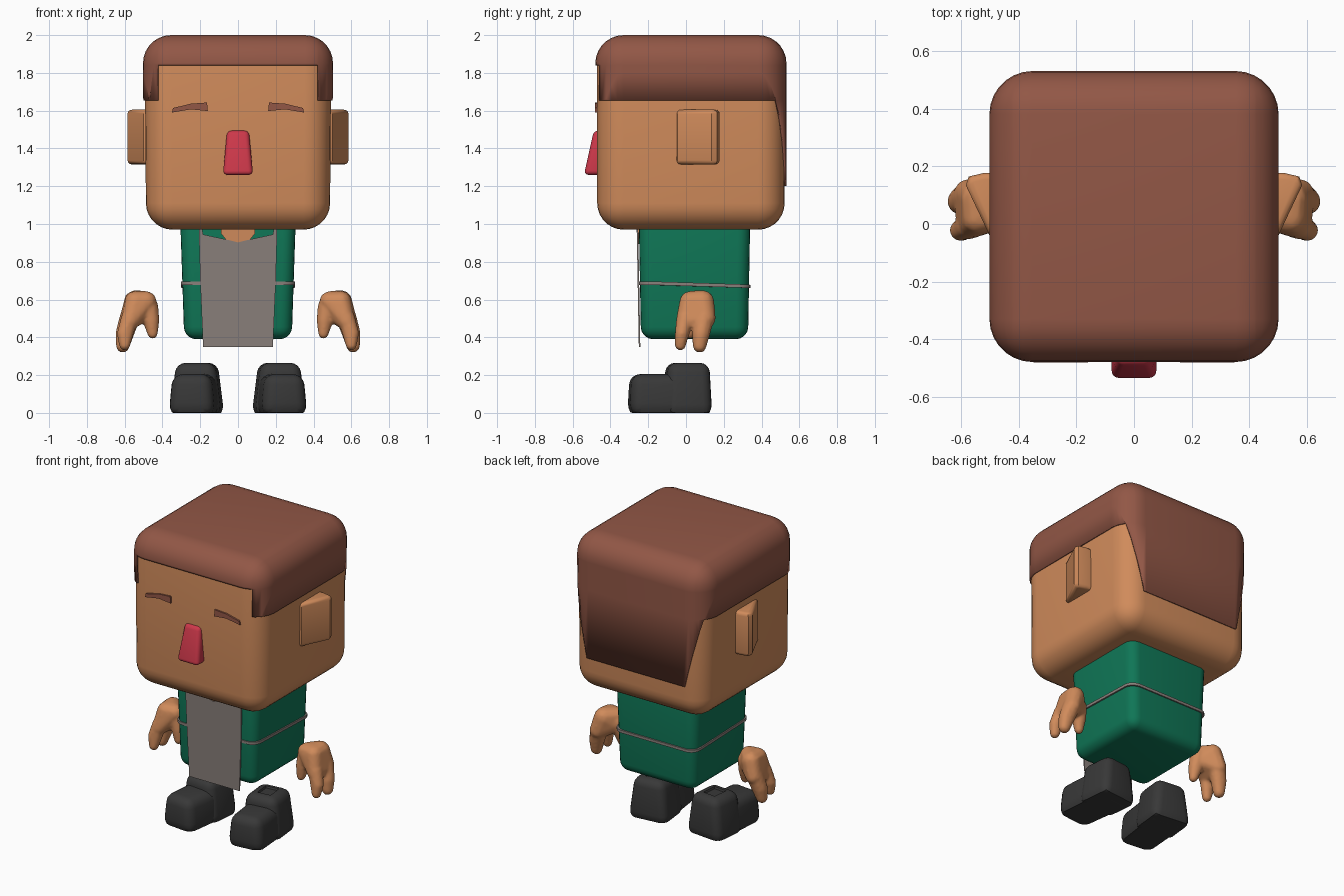
import bpy, bmesh, math
from mathutils import Vector, Matrix

if "Cube" in bpy.data.objects:
    bpy.data.objects.remove(bpy.data.objects["Cube"])


def material(name, rgb):
    m = bpy.data.materials.new(name)
    lin = [(c / 255 / 12.92) if c < 11 else ((c / 255 + 0.055) / 1.055) ** 2.4 for c in rgb]
    m.diffuse_color = (*lin, 1)
    m.use_nodes = True
    m.node_tree.nodes["Principled BSDF"].inputs["Base Color"].default_value = m.diffuse_color
    return m


SKIN = material("skin", (208, 139, 91))
HAIR = material("hair_brown", (146, 87, 70))
GREEN = material("shirt_green", (15, 118, 86))
GREY = material("apron_grey", (138, 128, 123))
RED = material("nose_red", (205, 56, 74))
BLACK = material("shoe_black", (56, 56, 56))


def finish(bm, name, mat, angle=35):
    bmesh.ops.recalc_face_normals(bm, faces=bm.faces)
    me = bpy.data.meshes.new(name)
    bm.to_mesh(me)
    bm.free()
    ob = bpy.data.objects.new(name, me)
    bpy.context.collection.objects.link(ob)
    me.materials.append(mat)
    bpy.ops.object.select_all(action='DESELECT')
    ob.select_set(True)
    bpy.context.view_layer.objects.active = ob
    bpy.ops.object.shade_smooth_by_angle(angle=math.radians(angle))
    return ob


def rounded_box(lo, hi, radius, seg=4, warp=None, vertical_only=False):
    """Bevelled box; warp(co, t) moves points first, t = 0 bottom to 1 top."""
    bm = bmesh.new()
    bmesh.ops.create_cube(bm, size=1)
    for v in bm.verts:
        t = v.co.z + 0.5
        v.co = Vector([a + (b - a) * (c + 0.5) for a, b, c in zip(lo, hi, v.co)])
        if warp:
            warp(v.co, t)
    edges = [e for e in bm.edges if not vertical_only
             or abs(e.verts[0].co.z - e.verts[1].co.z) > 0.5 * (hi[2] - lo[2])]
    bmesh.ops.bevel(bm, geom=edges, offset=radius, segments=seg, profile=0.5,
                    affect='EDGES', clamp_overlap=True)
    return bm


def prism(points, direction):
    """Extrude a flat outline along a direction."""
    bm = bmesh.new()
    f = bm.faces.new([bm.verts.new(p) for p in points])
    r = bmesh.ops.extrude_face_region(bm, geom=[f])
    bmesh.ops.translate(bm, vec=direction, verts=[g for g in r['geom'] if isinstance(g, bmesh.types.BMVert)])
    return bm


def hull_of_balls(bm, balls):
    """Add the convex hull of several balls (x, y, z, radius)."""
    part = bmesh.new()
    for x, y, z, r in balls:
        bmesh.ops.create_icosphere(part, subdivisions=2, radius=r, matrix=Matrix.Translation((x, y, z)))
    r = bmesh.ops.convex_hull(part, input=part.verts)
    junk = {g for g in r['geom_interior'] + r['geom_unused'] if isinstance(g, bmesh.types.BMVert)}
    bmesh.ops.delete(part, geom=list(junk), context='VERTS')
    me = bpy.data.meshes.new("temp")
    part.to_mesh(me)
    part.free()
    bm.from_mesh(me)
    bpy.data.meshes.remove(me)


# Head and the hair shell cut from the same form
def head_form():
    def warp(co, t):
        co.x *= 0.985 + 0.015 * t
    return rounded_box((-0.494, -0.470, 0.97), (0.494, 0.522, 1.99), 0.14, 7, warp)


def is_hair(c):
    x = abs(c.x)
    return (c.z > 1.84 or (c.z > 1.655 and (x > 0.42 or c.y > 0))
            or (c.y > 0.3 and c.z > 1.2 and x < 0.36 + 0.22 * (c.z - 1.2)))


finish(head_form(), "head", SKIN)
bm = head_form()
cuts = [((0, 0, 1.655), (0, 0, 1)), ((0, 0, 1.84), (0, 0, 1)), ((0, 0, 1.2), (0, 0, 1))]
for s in (-1, 1):
    cuts += [((s * 0.42, 0, 0), (1, 0, 0)), ((s * 0.36, 0, 1.2), (s, 0, -0.22))]
for co, no in cuts:
    bmesh.ops.bisect_plane(bm, geom=bm.verts[:] + bm.edges[:] + bm.faces[:],
                           plane_co=co, plane_no=Vector(no).normalized())
bmesh.ops.delete(bm, geom=[f for f in bm.faces if not is_hair(f.calc_center_median())], context='FACES')
hair = finish(bm, "hair", HAIR)
shell = hair.modifiers.new("shell", 'SOLIDIFY')
shell.thickness, shell.offset = 0.010, 1


# Nose: a wedge, wider and deeper at the bottom
def nose_warp(co, t):
    co.x *= 1 - 0.28 * t
    if co.y < -0.5:
        co.y += 0.052 * t


finish(rounded_box((-0.08, -0.54, 1.26), (0.08, -0.44, 1.495), 0.028, 4, nose_warp), "nose", RED)

for s, side in ((-1, "left"), (1, "right")):
    # Eyebrow plates
    brow = [(0.16, 1.598), (0.25, 1.607), (0.35, 1.590), (0.344, 1.614), (0.25, 1.637), (0.164, 1.643)]
    finish(prism([(s * x, -0.481, z) for x, z in brow], (0, 0.012, 0)), side + "_eyebrow", HAIR)

    # Ears: wedges that stand out towards the back
    plan = [(0.46, -0.06), (0.50, -0.045), (0.585, 0.135), (0.575, 0.165), (0.52, 0.178), (0.46, 0.178)]
    bm = prism([(s * x, y, 1.315) for x, y in plan], (0, 0, 0.29))
    caps = [e for e in bm.edges if abs(e.verts[0].co.z - e.verts[1].co.z) < 0.01]
    bmesh.ops.bevel(bm, geom=caps, offset=0.022, segments=3, profile=0.5, affect='EDGES')
    finish(bm, side + "_ear", SKIN)

    # Hands: palm, thumb and two fingers fused together
    bm = bmesh.new()
    for balls in (
        [(0.485, 0.03, 0.59, 0.055), (0.545, 0.09, 0.59, 0.06), (0.545, 0.02, 0.59, 0.055),
         (0.575, 0.105, 0.50, 0.053), (0.575, -0.01, 0.48, 0.045), (0.49, 0.05, 0.54, 0.05)],
        [(0.475, 0.04, 0.56, 0.055), (0.46, 0.03, 0.49, 0.045), (0.452, 0.02, 0.42, 0.028)],
        [(0.575, -0.005, 0.50, 0.046), (0.605, -0.022, 0.42, 0.037), (0.600, -0.030, 0.36, 0.030)],
        [(0.575, 0.095, 0.50, 0.055), (0.602, 0.08, 0.42, 0.048), (0.610, 0.072, 0.355, 0.037)],
    ):
        hull_of_balls(bm, [(s * x, y, z, r) for x, y, z, r in balls])
    hand = finish(bm, side + "_hand", SKIN)
    fuse = hand.modifiers.new("fuse", 'REMESH')
    fuse.mode, fuse.voxel_size, fuse.use_smooth_shade = 'VOXEL', 0.009, True
    soft = hand.modifiers.new("soften", 'SMOOTH')
    soft.factor, soft.iterations = 0.5, 4

    # Shoes: low toe box and a taller ankle, turned slightly outwards
    def toe_warp(co, t):
        co.x *= 1 - 0.16 * t
        if co.y < -0.2:
            co.x *= 0.92
            co.y += 0.01 * t

    def ankle_warp(co, t):
        co.x *= 1 - 0.24 * t
        co.y = 0.01 + (co.y - 0.01) * (1 - 0.1 * t)

    turn = Matrix.Translation((s * 0.218, 0, 0)) @ Matrix.Rotation(s * math.radians(6), 4, 'Z')
    toe = rounded_box((-0.132, -0.305, 0), (0.132, 0.09, 0.205), 0.055, 4, toe_warp)
    ankle = rounded_box((-0.137, -0.115, 0), (0.137, 0.13, 0.265), 0.05, 4, ankle_warp)
    for v in toe.verts[:] + ankle.verts[:]:      # flat sole
        if v.co.z < 0.055:
            v.co.z = max(0, (v.co.z - 0.015) * 1.3)
    top = max(ankle.faces, key=lambda f: f.calc_center_median().z + f.calc_area())
    bmesh.ops.inset_region(ankle, faces=[top], thickness=0.012, depth=0)
    bmesh.ops.inset_region(ankle, faces=[top], thickness=0.006, depth=-0.012)
    for b, part in ((toe, "_shoe_toe"), (ankle, "_shoe_ankle")):
        bmesh.ops.transform(b, matrix=turn, verts=b.verts)
        finish(b, side + part, BLACK)


# Torso, narrowing downwards
def torso_warp(co, t):
    co.x *= 0.93 + 0.07 * t
    co.y = 0.045 + (co.y - 0.045) * (0.96 + 0.04 * t)


finish(rounded_box((-0.306, -0.25, 0.39), (0.306, 0.34, 1.03), 0.065, 5, torso_warp), "torso", GREEN)

# Apron string around the torso, lower at the back
bm = rounded_box((-0.303, -0.250, 0.675), (0.303, 0.342, 0.693), 0.065, 5, None, True)
for v in bm.verts:
    v.co.z += 0.003 - 0.035 * max(0, v.co.y) * 1.5
finish(bm, "apron_string", GREY)


# Apron and neck opening, thin plates following the chest
def chest_plate(half, y0, name, mat):
    pts = half + [(-x, z) for x, z in reversed(half) if x > 0]
    finish(prism([(x, y0 + 0.018 * (0.97 - z), z) for x, z in pts], (0, 0.008, 0)), name, mat)


chest_plate([(0.185, 0.35), (0.20, 0.70), (0.208, 0.99), (0.188, 0.99), (0.186, 0.945),
             (0.08, 0.922), (0, 0.903)], -0.261, "apron", GREY)
chest_plate([(0, 0.895), (0.062, 0.915), (0.09, 0.95), (0.09, 0.99)], -0.257, "neck_opening", SKIN)
